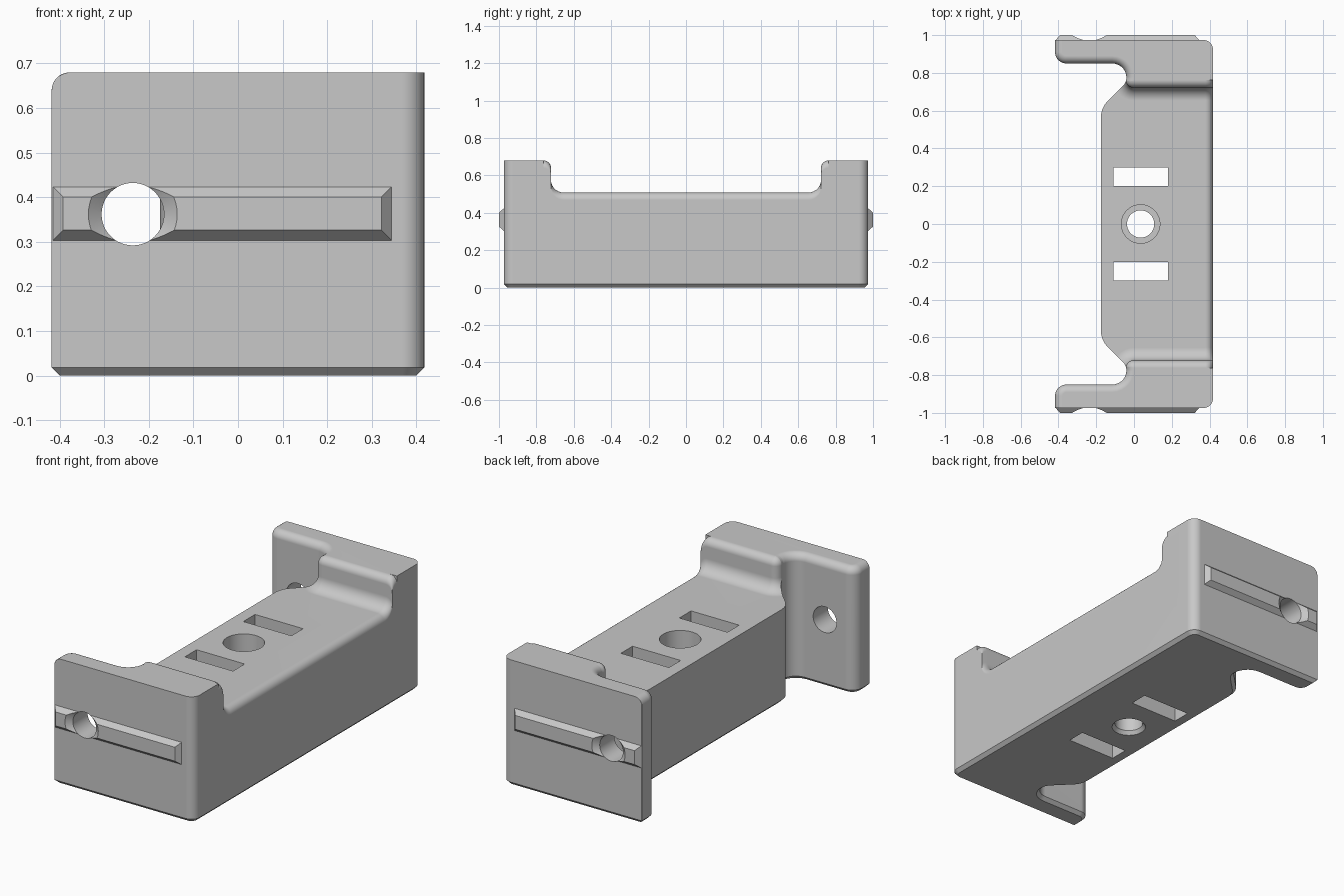
import bpy, bmesh, math
from mathutils import Vector, Matrix

if "Cube" in bpy.data.objects:
    bpy.data.objects.remove(bpy.data.objects["Cube"])

GRAY = (0.58, 0.58, 0.58, 1)
gray = bpy.data.materials.new("plain gray")
gray.use_nodes = True
gray.diffuse_color = GRAY
gray.node_tree.nodes["Principled BSDF"].inputs["Base Color"].default_value = GRAY

W, H, END, FLOOR = 0.418, 0.68, 0.974, 0.508   # half width, height, end face, saddle floor
RIM, COVE, CHAMFER, STEPS = 0.04, 0.068, 0.018, 7
HOLE_X, HOLE_Z = -0.236, 0.362


def make(name, bm):
    bmesh.ops.recalc_face_normals(bm, faces=bm.faces)
    mesh = bpy.data.meshes.new(name)
    bm.to_mesh(mesh)
    bm.free()
    mesh.materials.append(gray)
    obj = bpy.data.objects.new(name, mesh)
    bpy.context.collection.objects.link(obj)
    return obj


def mirrored(half):
    """Complete an outline of (x, y, corner radius) across y = 0."""
    return half + [(x, -y, r) for x, y, r in reversed(half)]


def ring(outline, inset, keep_ends=False):
    """Offset the outline inward and round its corners."""
    n = len(outline)
    p = [Vector(c[:2]) for c in outline]
    direc = [(p[(i + 1) % n] - p[i]).normalized() for i in range(n)]
    off = [0 if keep_ends and abs(outline[i][1]) == END == abs(outline[(i + 1) % n][1]) else inset
           for i in range(n)]
    out = []
    for i in range(n):
        a, b = direc[i - 1], direc[i]
        cross = a.x * b.y - a.y * b.x
        # meeting point of the two shifted edges
        corner = p[i] + (b * off[i - 1] - a * off[i]) / cross
        sign = 1 if cross > 0 else -1
        r = max(outline[i][2] - sign * (off[i - 1] + off[i]) / 2, 0.003)
        turn = a.angle(b)
        start = corner - a * r * math.tan(turn / 2)
        centre = start + Vector((-a.y, a.x)) * sign * r
        arm = start - centre
        for k in range(STEPS + 1):
            t = sign * turn * k / STEPS
            out.append(centre + Vector((arm.x * math.cos(t) - arm.y * math.sin(t),
                                        arm.x * math.sin(t) + arm.y * math.cos(t))))
    return out


def loft(outline, layers):
    """Stack rings given as (z, inset, keep_ends)."""
    bm = bmesh.new()
    rows = [[bm.verts.new((q.x, q.y, z)) for q in ring(outline, d, keep)]
            for z, d, keep in layers]
    for lo, hi in zip(rows, rows[1:]):
        for i in range(len(lo)):
            j = (i + 1) % len(lo)
            bm.faces.new((lo[i], lo[j], hi[j], hi[i]))
    bm.faces.new(rows[0][::-1])
    bm.faces.new(rows[-1])
    return bm


def box(name, x0, x1, y0, y1, z0, z1):
    bm = bmesh.new()
    bmesh.ops.create_cube(bm, size=1)
    for v in bm.verts:
        v.co = ((x0 + x1) / 2 + v.co.x * (x1 - x0), (y0 + y1) / 2 + v.co.y * (y1 - y0),
                (z0 + z1) / 2 + v.co.z * (z1 - z0))
    return make(name, bm)


def cone(name, base, axis, r1, r2, depth):
    bm = bmesh.new()
    turn = Vector((0, 0, 1)).rotation_difference(Vector(axis)).to_matrix().to_4x4()
    place = Matrix.Translation(base) @ turn @ Matrix.Translation((0, 0, depth / 2))
    bmesh.ops.create_cone(bm, cap_ends=True, segments=48, radius1=r1, radius2=r2,
                          depth=depth, matrix=place)
    return make(name, bm)


def cut(obj, cutters):
    bpy.context.view_layer.objects.active = obj
    for c in cutters:
        mod = obj.modifiers.new("cut", "BOOLEAN")
        mod.operation, mod.solver, mod.object = "DIFFERENCE", "EXACT", c
        bpy.ops.object.modifier_apply(modifier=mod.name)


def finish(obj):
    bpy.ops.object.select_all(action="DESELECT")
    obj.select_set(True)
    bpy.context.view_layer.objects.active = obj
    bpy.ops.object.shade_smooth_by_angle(angle=math.radians(28))
    obj.modifiers.new("even shading", "WEIGHTED_NORMAL").keep_sharp = True


arc = [math.pi / 2 * k / STEPS for k in range(STEPS + 1)]

# Bracket body: plan outline with side notches, chamfered foot and rounded rim
plan = mirrored([(W, END, 0.05), (-W, END, 0), (-W, 0.85, 0.06), (-0.04, 0.85, 0.075),
                 (-0.04, 0.75, 0.06), (-0.175, 0.615, 0.12)])
body = make("bracket_body", loft(plan, [(0, CHAMFER, False), (CHAMFER, 0, False)] + [
    (H - RIM + RIM * math.sin(t), RIM * (1 - math.cos(t)), True) for t in arc]))

# Saddle cutter: coved floor, flared top, dropping at the long side to round that edge
saddle = mirrored([(0.6, 0.722, 0), (-0.043, 0.722, 0.04), (-0.043, 0.847, 0.078), (-0.6, 0.847, 0)])
bm = loft(saddle, [(FLOOR + COVE * (1 - math.cos(t)), COVE * (1 - math.sin(t)), False) for t in arc]
          + [(H - RIM + RIM * math.sin(t), -RIM * (1 - math.cos(t)), False) for t in arc]
          + [(H + 0.2, -RIM, False)])
edge = W - RIM
for t in arc:
    bmesh.ops.bisect_plane(bm, geom=bm.verts[:] + bm.edges[:] + bm.faces[:],
                           plane_co=(edge + RIM * math.sin(t), 0, 0), plane_no=(1, 0, 0))
for v in bm.verts:
    s = min(max((v.co.x - edge) / RIM, 0), 1)
    v.co.z -= RIM * (1 - math.sqrt(1 - s * s))
cutters = [make("saddle_cutter", bm)]

# Centre hole: counterbore, through hole and small bottom countersink
cutters += [cone("counterbore_cutter", (0.035, 0, 0.2), (0, 0, 1), 0.102, 0.102, 0.5),
            cone("centre_hole_cutter", (0.035, 0, -0.1), (0, 0, 1), 0.072, 0.072, 0.5),
            cone("countersink_cutter", (0.035, 0, -0.01), (0, 0, 1), 0.093, 0.072, 0.03)]

# Strap slots and end holes on both halves
end_cutters = []
for s in (-1, 1):
    cutters.append(box("slot_cutter", -0.108, 0.18, s * 0.25 - 0.05, s * 0.25 + 0.05, -0.1, 0.8))
    end_cutters += [
        cone("end_hole_cutter", (HOLE_X, s * 0.8, HOLE_Z), (0, s, 0), 0.07, 0.07, 0.3),
        cone("end_flare_cutter", (HOLE_X, s * 0.975, HOLE_Z), (0, s, 0), 0.07, 0.102, 0.027)]
cut(body, cutters + end_cutters)
finish(body)

# Raised rails with sloped sides on both end faces
for s, side in ((-1, "front"), (1, "back")):
    rail = box(side + "_rail", -W, 0.348, s * 0.985 - 0.015, s * 0.985 + 0.015, 0.3, 0.427)
    for v in rail.data.vertices:
        if abs(v.co.y) > 0.99:
            v.co.x -= math.copysign(0.026, v.co.x)
            v.co.z -= math.copysign(0.026, v.co.z - HOLE_Z)
    cut(rail, end_cutters)
    finish(rail)

for c in cutters + end_cutters:
    bpy.data.objects.remove(c)
